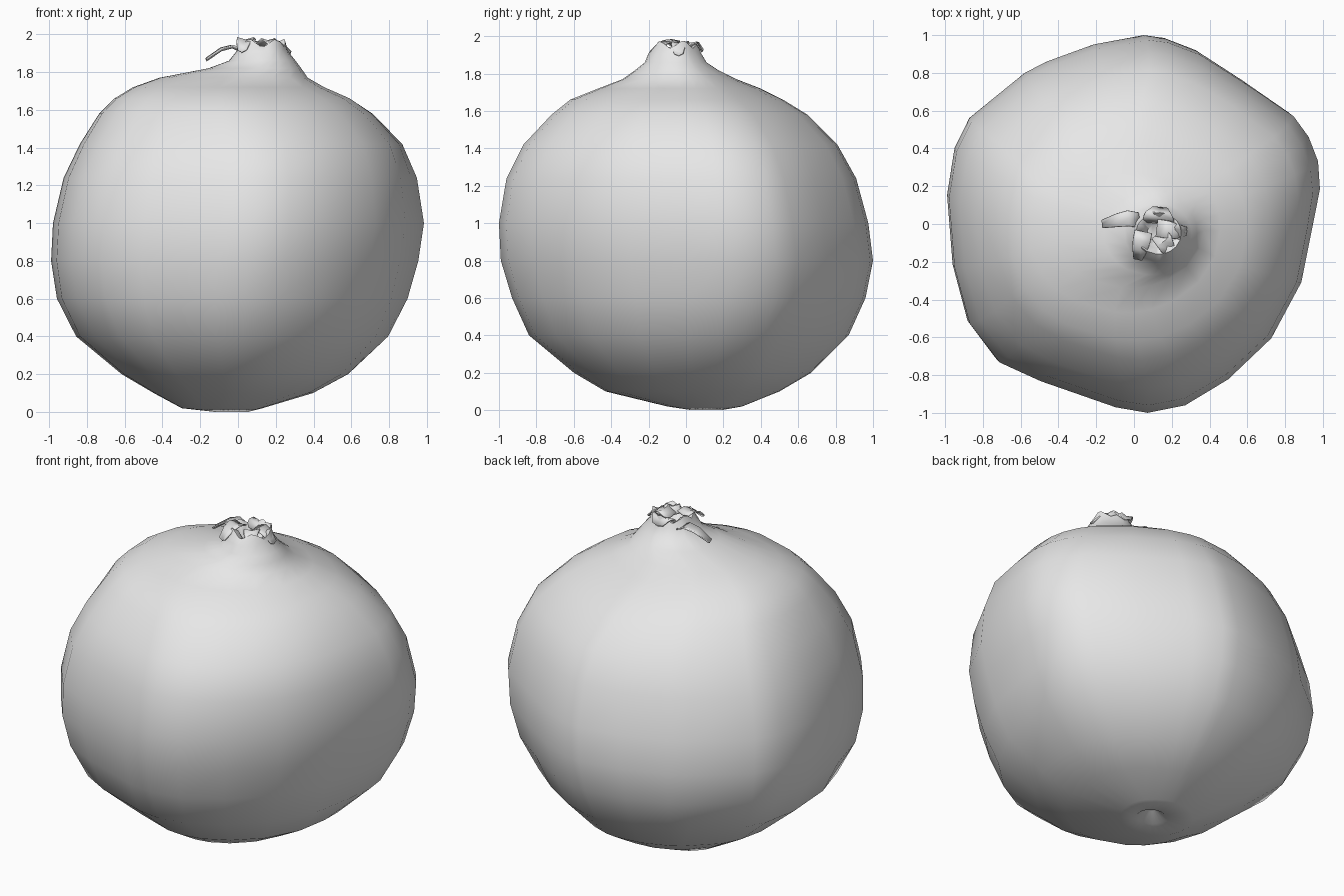
import bpy, bmesh, math
from mathutils import Vector

if "Cube" in bpy.data.objects:
    bpy.data.objects.remove(bpy.data.objects["Cube"])

mat = bpy.data.materials.new("plain grey")
mat.diffuse_color = (0.8, 0.8, 0.8, 1)
mat.use_nodes = True
mat.node_tree.nodes["Principled BSDF"].inputs["Base Color"].default_value = mat.diffuse_color

# Widest outline seen from above, counter-clockwise
outline = [(.99, .2), (.98, .35), (.93, .48), (.85, .59), (.6, .76), (.35, .92), (.18, .985), (.07, 1),
           (-.2, .95), (-.45, .86), (-.57, .8), (-.87, .56), (-.95, .4), (-.99, .15), (-.96, -.22),
           (-.88, -.52), (-.72, -.73), (-.5, -.83), (-.1, -.97), (.07, -1), (.27, -.96), (.5, -.82),
           (.73, -.6), (.89, -.3), (.95, 0)]

# Fruit rings: z, x min, x max, y min, y max
rings = [(.02, -.30, .13, -.10, .30), (.1, -.45, .40, -.43, .50), (.2, -.62, .59, -.60, .67),
         (.4, -.86, .80, -.84, .87), (.6, -.96, .90, -.93, .96), (.8, -.99, .955, -.99, 1.0),
         (1.0, -.98, .985, -1.0, .975), (1.24, -.925, .95, -.96, .91), (1.42, -.84, .875, -.87, .81),
         (1.58, -.74, .72, -.72, .65), (1.66, -.66, .60, -.62, .52), (1.72, -.56, .46, -.47, .40),
         (1.77, -.42, .37, -.34, .27), (1.82, -.16, .335, -.27, .17)]
# Neck of the crown, then its hollow inside
neck = [(1.86, -.05, .305, -.22, .11), (1.91, -.01, .265, -.20, .08), (1.955, .01, .25, -.16, .06),
        (1.94, .04, .22, -.13, .04), (1.88, .07, .18, -.09, .0)]
# Dimple at the blossom end, from inside to outside
dimple = [(.05, -.06, -.01, .09, .14), (.0, -.12, .05, .03, .19)]


def finish(bm, name, angle=60):
    bmesh.ops.recalc_face_normals(bm, faces=bm.faces)
    me = bpy.data.meshes.new(name)
    bm.to_mesh(me)
    bm.free()
    ob = bpy.data.objects.new(name, me)
    bpy.context.collection.objects.link(ob)
    me.materials.append(mat)
    bpy.ops.object.select_all(action='DESELECT')
    ob.select_set(True)
    bpy.context.view_layer.objects.active = ob
    bpy.ops.object.shade_smooth_by_angle(angle=math.radians(angle))
    return ob


# Fruit body with neck: outline blended towards an ellipse at the ends
bm = bmesh.new()
loops = []
for z, x0, x1, y0, y1 in dimple + rings + neck:
    w = max(0, 1 - ((z - .9) / .9) ** 2)
    loop = []
    for px, py in outline:
        a = math.atan2(py, px)
        ux = w * px / .99 + (1 - w) * math.cos(a)
        uy = w * py + (1 - w) * math.sin(a)
        jag = .02 * math.sin(5 * a) if 1.93 < z < 1.96 else 0
        loop.append(bm.verts.new(((x0 + x1) / 2 + ux * (x1 - x0) / 2,
                                  (y0 + y1) / 2 + uy * (y1 - y0) / 2, z + jag)))
    loops.append(loop)
n = len(outline)
for a, b in zip(loops, loops[1:]):
    for i in range(n):
        bm.faces.new((a[i], a[(i + 1) % n], b[(i + 1) % n], b[i]))
bm.faces.new(loops[0][::-1])
bm.faces.new(loops[-1])
finish(bm, "fruit_body")


# Dried crown leaves: tapered folded strips along a short path
def leaf(name, path, width):
    bm = bmesh.new()
    pts = [Vector(p) for p in path]
    flat = pts[-1] - pts[0]
    side = Vector((-flat.y, flat.x, 0)).normalized()
    rows = []
    for i, p in enumerate(pts):
        h = side * width * (.5, .5, .42, .25)[i]
        rows.append([bm.verts.new(p - h), bm.verts.new(p - Vector((0, 0, .012))), bm.verts.new(p + h)])
    for a, b in zip(rows, rows[1:]):
        for k in range(2):
            bm.faces.new((a[k], a[k + 1], b[k + 1], b[k]))
    ob = finish(bm, name, 40)
    mod = ob.modifiers.new("thickness", 'SOLIDIFY')
    mod.thickness = .008


leaf("left_leaf", [(.03, .02, 1.92), (-.03, .03, 1.945), (-.09, .02, 1.93), (-.17, .0, 1.875)], .08)
leaf("front_leaf", [(.05, -.04, 1.975), (.04, -.09, 1.985), (.03, -.14, 1.965), (.02, -.19, 1.92)], .09)
leaf("right_leaf", [(.12, -.02, 1.95), (.18, -.03, 1.975), (.23, -.04, 1.96), (.28, -.04, 1.91)], .09)
leaf("back_leaf", [(.13, .0, 1.93), (.13, .03, 1.965), (.13, .06, 1.97), (.14, .09, 1.93)], .16)
leaf("front_right_leaf", [(.13, -.05, 1.95), (.16, -.09, 1.98), (.18, -.13, 1.965), (.21, -.16, 1.92)], .09)
